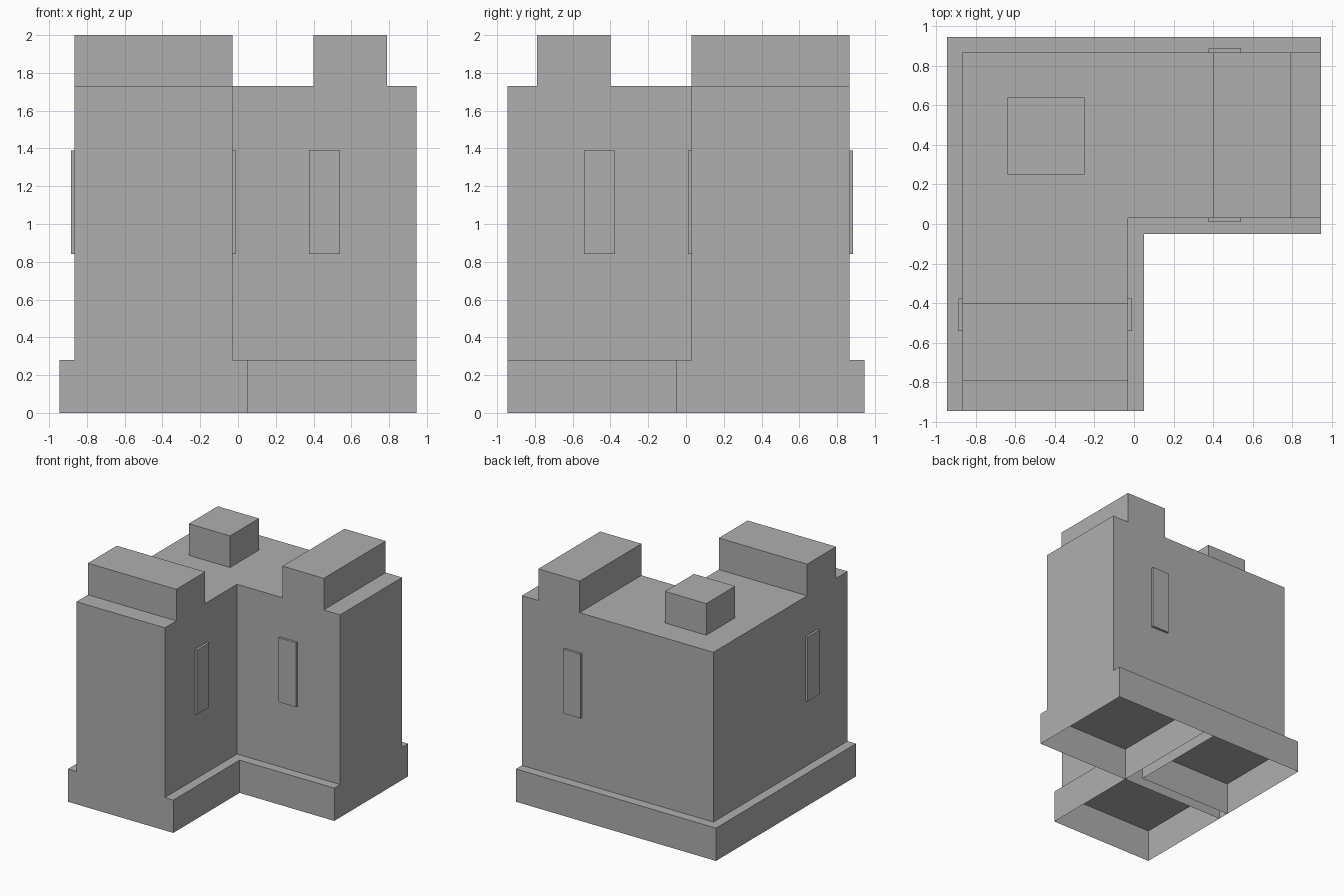
import bpy
import bmesh

cube = bpy.data.objects.get("Cube")
if cube:
    bpy.data.objects.remove(cube, do_unlink=True)

# Single stone colour
stone = bpy.data.materials.new("stone_grey")
stone.use_nodes = True
GREY = (0.43, 0.43, 0.43, 1.0)
stone.diffuse_color = GREY
stone.node_tree.nodes["Principled BSDF"].inputs["Base Color"].default_value = GREY

EDGE, WALL, INNER, LIP = 0.945, 0.865, 0.03, 0.05   # plan distances
BASE_TOP, ROOF, TOP = 0.28, 1.73, 2.0               # heights


def prism(name, outline, z0, z1, cap=True):
    """Counter-clockwise outline raised from z0 to z1, open underneath."""
    bm = bmesh.new()
    low = [bm.verts.new((x, y, z0)) for x, y in outline]
    high = [bm.verts.new((x, y, z1)) for x, y in outline]
    n = len(outline)
    for i in range(n):
        j = (i + 1) % n
        bm.faces.new((low[i], low[j], high[j], high[i]))
    if cap:
        bm.faces.new(high)
    mesh = bpy.data.meshes.new(name)
    bm.to_mesh(mesh)
    bm.free()
    mesh.materials.append(stone)
    obj = bpy.data.objects.new(name, mesh)
    bpy.context.collection.objects.link(obj)
    return obj


def rect(x0, x1, y0, y1):
    return [(x0, y0), (x1, y0), (x1, y1), (x0, y1)]


def corner(outer, inner):
    """L-shaped plan whose two wings end flush at the plot edge."""
    return [(-outer, -EDGE), (inner, -EDGE), (inner, -inner),
            (EDGE, -inner), (EDGE, outer), (-outer, outer)]


def box(name, x0, x1, y0, y1, z0, z1):
    obj = prism(name, rect(x0, x1, y0, y1), z0, z1)
    bm = bmesh.new()
    bm.from_mesh(obj.data)
    bmesh.ops.holes_fill(bm, edges=bm.edges[:])
    bmesh.ops.recalc_face_normals(bm, faces=bm.faces[:])
    bm.to_mesh(obj.data)
    bm.free()
    return obj


# Plinth, hollow underneath, with the partition walls inside it
prism("plinth", corner(EDGE, LIP), 0, BASE_TOP)
prism("plinth_partition",
      [(-EDGE, -LIP), (LIP, -LIP), (LIP, EDGE),
       (-LIP, EDGE), (-LIP, LIP), (-EDGE, LIP)], 0, BASE_TOP, cap=False)

# Corner wall
prism("wall", corner(WALL, -INNER), BASE_TOP, ROOF)

# Battlements: one across each wing and a square one on the corner
prism("left_merlon", rect(0.40, 0.79, INNER, WALL), ROOF, TOP)
prism("front_merlon", rect(-WALL, -INNER, -0.79, -0.40), ROOF, TOP)
prism("corner_merlon", rect(-0.64, -0.25, 0.25, 0.64), ROOF, TOP)

# Raised slit windows on both faces of each wing
for side, a, b in (("inner", 0.01, INNER), ("outer", WALL, 0.885)):
    box(f"left_{side}_window", 0.375, 0.54, a, b, 0.84, 1.39)
    box(f"front_{side}_window", -b, -a, -0.54, -0.375, 0.84, 1.39)
